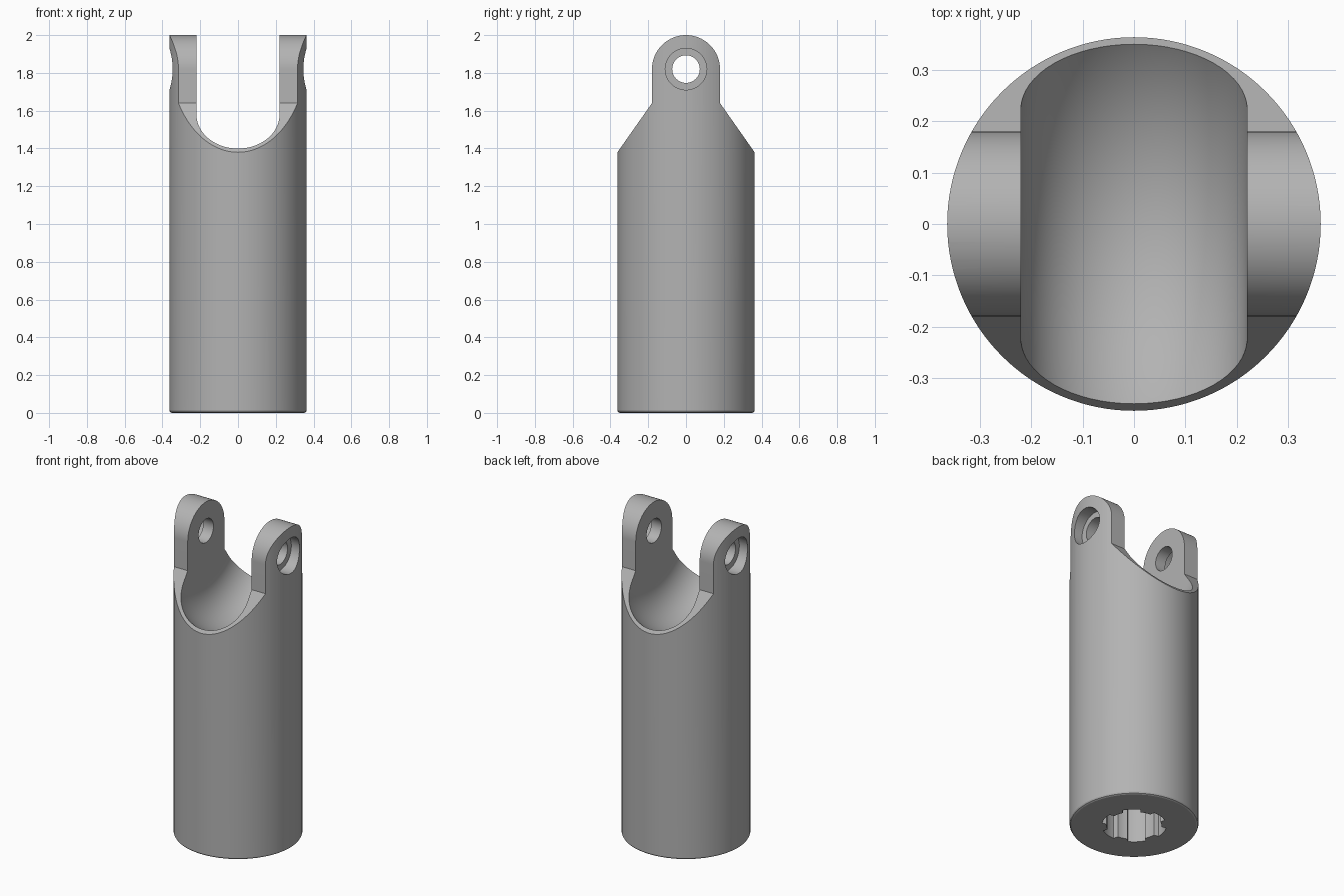
import bpy, bmesh, math
from mathutils import Matrix

cube = bpy.data.objects.get("Cube")
if cube:
    bpy.data.objects.remove(cube)

RADIUS, PIN_Z, ARM_R = 0.363, 1.82, 0.18
SLOT_HALF, POCKET_R = 0.22, 0.547
X_AXIS = Matrix.Rotation(math.pi / 2, 4, 'Y')

grey = bpy.data.materials.new("satin grey")
grey.use_nodes = True
grey.diffuse_color = (0.45, 0.45, 0.45, 1)
grey.node_tree.nodes["Principled BSDF"].inputs["Base Color"].default_value = (0.45, 0.45, 0.45, 1)


def finish(name, bm):
    bmesh.ops.recalc_face_normals(bm, faces=bm.faces)
    mesh = bpy.data.meshes.new(name)
    bm.to_mesh(mesh)
    bm.free()
    mesh.materials.append(grey)
    obj = bpy.data.objects.new(name, mesh)
    bpy.context.collection.objects.link(obj)
    return obj


def lathe(name, profile, steps, matrix=Matrix()):
    """Closed solid turned about z from (radius, height) points, then placed."""
    bm = bmesh.new()
    rings = []
    for r, z in profile:
        rings.append([bm.verts.new((r * math.cos(2 * math.pi * i / steps),
                                    r * math.sin(2 * math.pi * i / steps), z)) for i in range(steps)])
    for a, b in zip(rings, rings[1:]):
        for i in range(steps):
            j = (i + 1) % steps
            bm.faces.new((a[i], a[j], b[j], b[i]))
    bm.faces.new(rings[0])
    bm.faces.new(rings[-1])
    bm.transform(matrix)
    return finish(name, bm)


def prism(name, points, depth, matrix=Matrix()):
    """Outline in the xy plane extruded along z, then placed."""
    bm = bmesh.new()
    face = bm.faces.new([bm.verts.new((x, y, 0)) for x, y in points])
    top = bmesh.ops.extrude_face_region(bm, geom=[face])["geom"]
    bmesh.ops.translate(bm, vec=(0, 0, depth),
                        verts=[v for v in top if isinstance(v, bmesh.types.BMVert)])
    bm.transform(matrix)
    return finish(name, bm)


def boolean(obj, tool, operation='DIFFERENCE'):
    mod = obj.modifiers.new(tool.name, 'BOOLEAN')
    mod.operation, mod.object, mod.solver = operation, tool, 'EXACT'
    bpy.ops.object.select_all(action='DESELECT')
    bpy.context.view_layer.objects.active = obj
    obj.select_set(True)
    bpy.ops.object.modifier_apply(modifier=mod.name)
    bpy.data.objects.remove(tool)


# Round body with a small bevel at its foot
yoke = lathe("joint_yoke", [(RADIUS - 0.012, 0), (RADIUS - 0.004, 0.004), (RADIUS, 0.012), (RADIUS, 2.1)], 128)

# Side outline: sloped shoulders and round-topped arms
outline = [(-0.5, -0.1), (0.5, -0.1), (0.5, 1.185), (ARM_R, 1.64)]
outline += [(ARM_R * math.cos(math.pi * i / 48), PIN_Z + ARM_R * math.sin(math.pi * i / 48)) for i in range(49)]
outline += [(-ARM_R, 1.64), (-0.5, 1.185)]
upright = Matrix(((0, 0, 1, -0.5), (1, 0, 0, 0), (0, 1, 0, 0), (0, 0, 0, 1)))
boolean(yoke, prism("side_outline", outline, 1.0, upright), 'INTERSECT')

# Rounded pocket between the arms, turned about the pin axis
at_pin = Matrix.Translation((0, 0, PIN_Z)) @ X_AXIS
core = POCKET_R - SLOT_HALF
pocket = [(core + SLOT_HALF * math.cos(t), SLOT_HALF * math.sin(t))
          for t in (math.pi * (i / 32 - 0.5) for i in range(33))]
boolean(yoke, lathe("pocket", pocket, 128, at_pin))

# Pin hole through both arms, with a counterbore on each outer side
boolean(yoke, lathe("pin_hole", [(0.073, -0.5), (0.073, 0.5)], 48, at_pin))
for side in (-1, 1):
    boolean(yoke, lathe("counterbore", [(0.11, side * 0.29), (0.11, side * 0.5)], 48, at_pin))

# Splined blind bore in the foot
bore = []
for k in range(6):
    base = math.radians(60 * k + 45)
    for r, lo, hi in ((0.183, -16, 16), (0.155, 19, 41)):
        for i in range(7):
            a = base + math.radians(lo + (hi - lo) * i / 6)
            bore.append((r * math.cos(a), r * math.sin(a)))
boolean(yoke, prism("splined_bore", bore, 0.7, Matrix.Translation((0, 0, -0.1))))

bpy.ops.object.select_all(action='DESELECT')
yoke.select_set(True)
bpy.context.view_layer.objects.active = yoke
bpy.ops.object.shade_smooth_by_angle(angle=math.radians(25))
